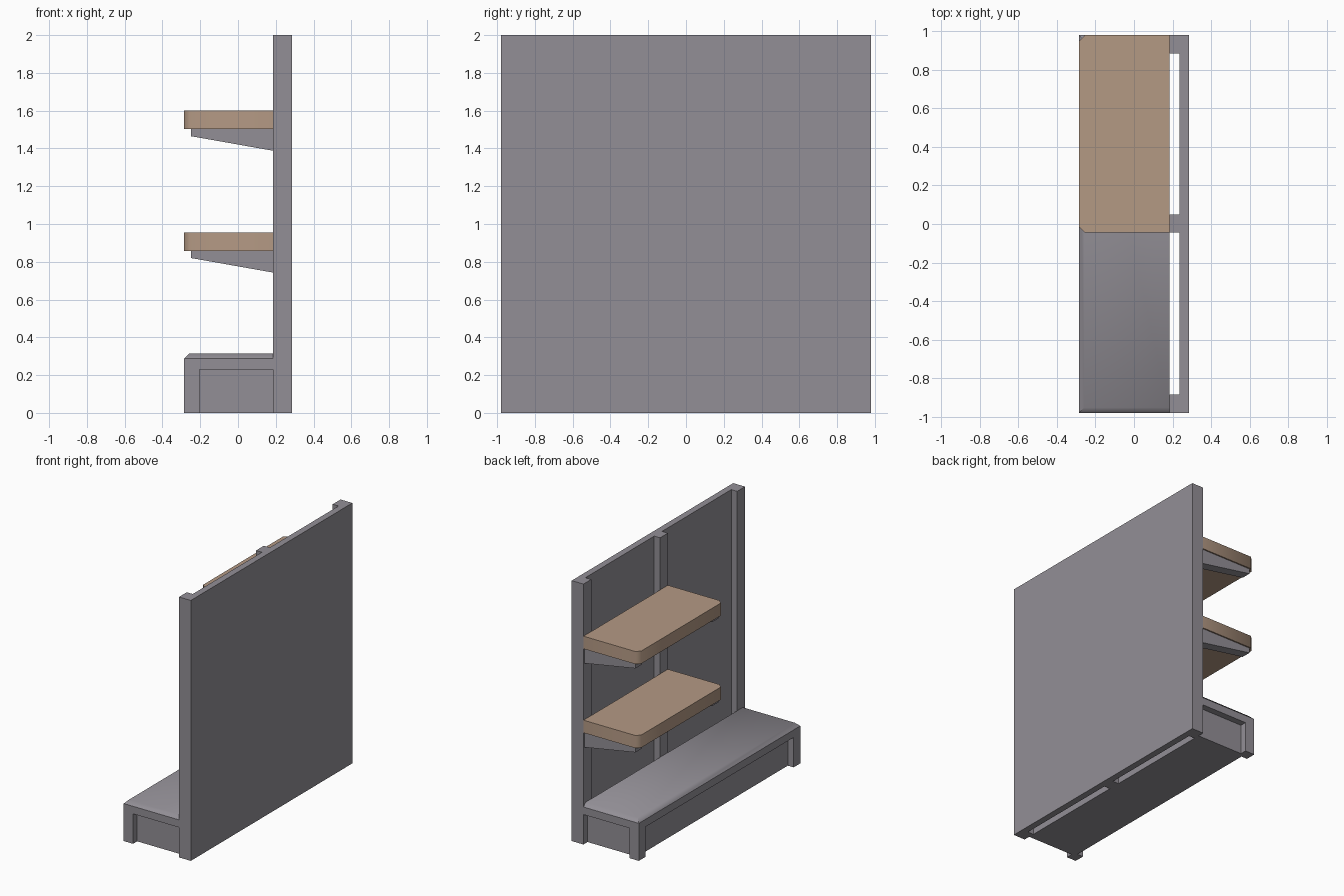
import bpy, bmesh, math

if "Cube" in bpy.data.objects:
    bpy.data.objects.remove(bpy.data.objects["Cube"], do_unlink=True)


def material(name, rgb):
    m = bpy.data.materials.new(name)
    m.use_nodes = True
    m.diffuse_color = (*rgb, 1)
    bsdf = next(n for n in m.node_tree.nodes if n.type == "BSDF_PRINCIPLED")
    bsdf.inputs["Base Color"].default_value = (*rgb, 1)
    return m


GREY = material("grey metal", (0.29, 0.275, 0.305))
WOOD = material("light wood", (0.455, 0.319, 0.231))


def prism(name, profile, y0, y1, mat, bevel=0, pick=None):
    """Extrude an (x, z) profile along y, optionally bevelling picked edges."""
    bm = bmesh.new()
    face = bm.faces.new([bm.verts.new((x, y0, z)) for x, z in profile])
    new = bmesh.ops.extrude_face_region(bm, geom=[face])["geom"]
    bmesh.ops.translate(bm, vec=(0, y1 - y0, 0),
                        verts=[v for v in new if isinstance(v, bmesh.types.BMVert)])
    bmesh.ops.recalc_face_normals(bm, faces=bm.faces)
    if bevel:
        edges = [e for e in bm.edges if pick(e.verts[0].co, e.verts[1].co)]
        bmesh.ops.bevel(bm, geom=edges, offset=bevel, segments=1,
                        affect="EDGES", profile=0.5)
    mesh = bpy.data.meshes.new(name)
    bm.to_mesh(mesh)
    bm.free()
    mesh.materials.append(mat)
    ob = bpy.data.objects.new(name, mesh)
    bpy.context.collection.objects.link(ob)
    return ob


def box(name, x0, x1, y0, y1, z0, z1, mat, **kw):
    return prism(name, [(x0, z0), (x1, z0), (x1, z1), (x0, z1)], y0, y1, mat, **kw)


def smooth(ob):
    bpy.ops.object.select_all(action="DESELECT")
    ob.select_set(True)
    bpy.context.view_layer.objects.active = ob
    bpy.ops.object.shade_smooth_by_angle(angle=math.radians(50))


FRONT, POST, PANEL, BACK = -0.285, 0.185, 0.235, 0.285
END, HEIGHT = 0.98, 2.0
POST_W = 0.095

# Back panel and its three uprights
box("back_panel", PANEL, BACK, -END, END, 0, HEIGHT, GREY)
post_starts = {"right": -END, "middle": -0.045, "left": END - POST_W}
for side, y in post_starts.items():
    box(f"{side}_post", POST, PANEL, y, y + POST_W, 0, HEIGHT, GREY)

# Base: chamfered deck, recessed plinth and two front legs
TOP, UNDER, LEG, RECESS = 0.315, 0.23, 0.08, 0.05


def deck_edge(a, b):
    on_top = min(a.z, b.z) > TOP - 0.001
    return on_top and not min(a.x, b.x) > POST - 0.001


deck = box("base_deck", FRONT, POST, -END, END, UNDER, TOP, GREY,
           bevel=0.027, pick=deck_edge)
smooth(deck)
verts = deck.data.vertices
for e in deck.data.edges:
    if all(verts[i].co.z < TOP - 0.001 for i in e.vertices):
        e.use_edge_sharp = True

box("base_plinth", FRONT + RECESS, POST, RECESS - END, END - RECESS, 0, UNDER, GREY)
for side, y in (("right", -END), ("left", END - LEG)):
    box(f"{side}_base_leg", FRONT, FRONT + LEG, y, y + LEG, 0, UNDER, GREY)

# Wooden shelves with clipped front corners, each on two tapered brackets
SHELF_Y, THICK, INSET = -0.045, 0.097, 0.01


def front_corner(a, b):
    return abs(a.z - b.z) > 0.01 and max(a.x, b.x) < FRONT + 0.001


for level, z in (("lower", 0.858), ("upper", 1.503)):
    shelf = box(f"{level}_shelf", FRONT, POST, SHELF_Y, END, z, z + THICK, WOOD,
                bevel=0.03, pick=front_corner)
    smooth(shelf)
    taper = [(-0.25, z), (-0.25, z - 0.038), (POST, z - 0.115), (POST, z)]
    for side in ("middle", "left"):
        y = post_starts[side]
        prism(f"{level}_{side}_bracket", taper, y + INSET, y + POST_W - INSET, GREY)
